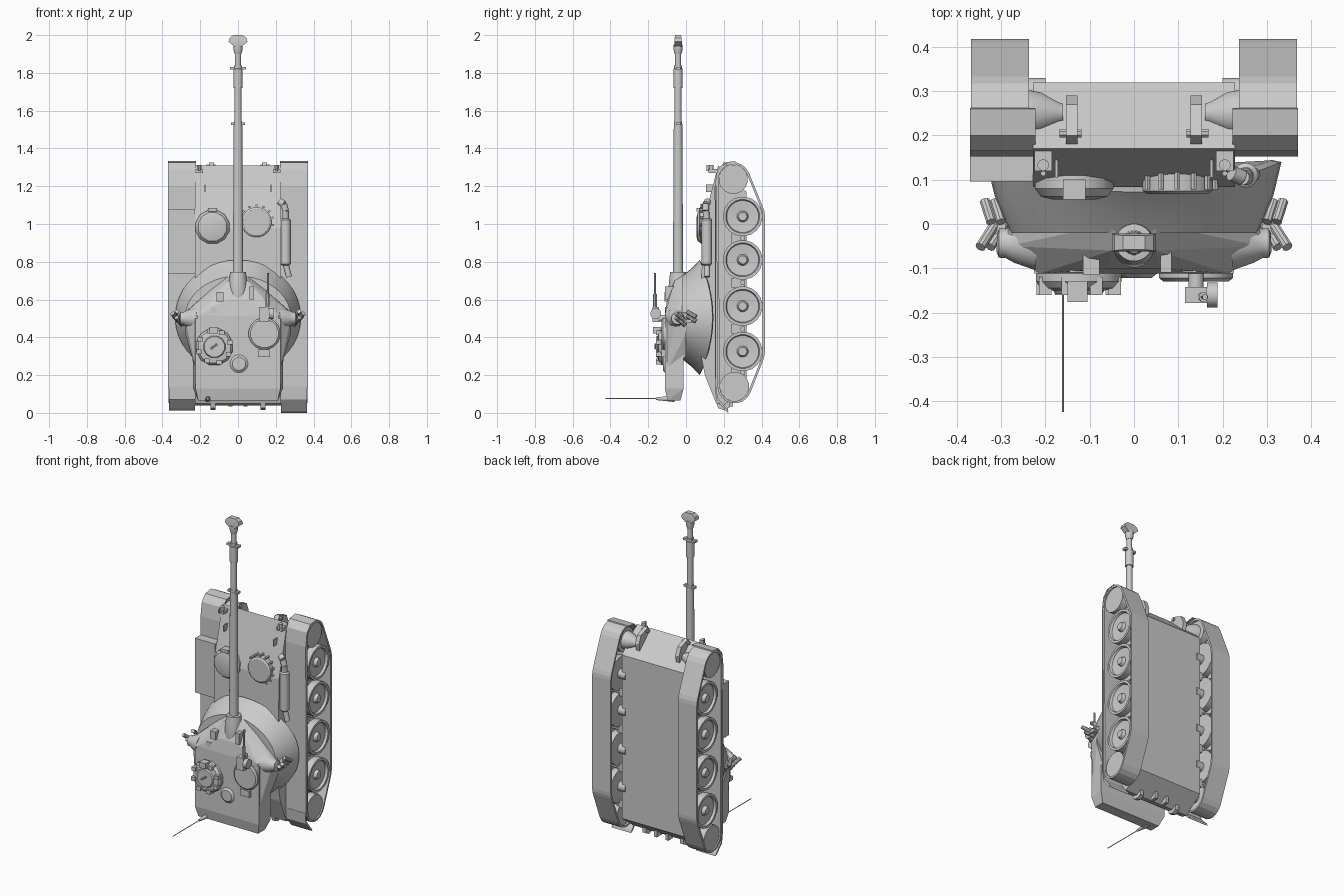
import bpy, bmesh
from math import sin, cos, pi, radians
from mathutils import Vector


def finish(name, bm, smooth=False):
    bmesh.ops.remove_doubles(bm, verts=bm.verts, dist=1e-5)
    bmesh.ops.recalc_face_normals(bm, faces=bm.faces)
    me = bpy.data.meshes.new(name)
    bm.to_mesh(me)
    bm.free()
    ob = bpy.data.objects.new(name, me)
    bpy.context.collection.objects.link(ob)
    if smooth:
        bpy.ops.object.select_all(action='DESELECT')
        ob.select_set(True)
        bpy.context.view_layer.objects.active = ob
        bpy.ops.object.shade_smooth_by_angle(angle=radians(35))
    return ob


def loft(name, rings, closed=False, smooth=False):
    """Skin a list of equal-length point rings; closed joins last to first."""
    bm = bmesh.new()
    rs = [[bm.verts.new(p) for p in r] for r in rings]
    n = len(rs[0])
    for a, b in zip(rs, rs[1:] + rs[:1] if closed else rs[1:]):
        for i in range(n):
            bm.faces.new((a[i], a[(i + 1) % n], b[(i + 1) % n], b[i]))
    if not closed:
        bm.faces.new(rs[0])
        bm.faces.new(rs[-1])
    return finish(name, bm, smooth)


def lathe(name, origin, axis, prof, n=20):
    """Revolve (distance, radius) pairs about an axis."""
    o, d = Vector(origin), Vector(axis).normalized()
    q = d.to_track_quat('Z', 'Y')
    return loft(name, [[o + q @ Vector((r * cos(2 * pi * (i + .5) / n), r * sin(2 * pi * (i + .5) / n), t))
                        for i in range(n)] for t, r in prof], smooth=n > 8)


def tube(name, a, b, r, n=12, r2=None):
    v = Vector(b) - Vector(a)
    return lathe(name, a, v, [(0, r), (v.length, r2 or r)], n)


def prism(name, prof, x0, x1):
    return loft(name, [[(x, y, z) for y, z in prof] for x in (x0, x1)])


def box(name, x, y, z):
    return prism(name, [(y[0], z[0]), (y[1], z[0]), (y[1], z[1]), (y[0], z[1])], *x)


def hull_of(name, pts):
    """Convex solid from half its points, mirrored in x."""
    bm = bmesh.new()
    for x, y, z in pts:
        for s in (-1, 1):
            bm.verts.new((s * x, y, z))
    res = bmesh.ops.convex_hull(bm, input=bm.verts)
    bmesh.ops.delete(bm, geom=[v for v in bm.verts if not v.link_faces], context='VERTS')
    return finish(name, bm)


# Hull
prism("hull", [(.17, 1.31), (.085, .98), (.08, .3), (.1, .2), (.16, .05), (.2, .04),
               (.32, .13), (.32, 1.17)], -.228, .228)


# Track outline wrapped round the wheels
def arc(c, r, a0, a1, n):
    return [(c[0] + r * cos(radians(a0 + (a1 - a0) * i / n)),
             c[1] + r * sin(radians(a0 + (a1 - a0) * i / n))) for i in range(n + 1)]


def track_path(g):
    return (arc((.25, 1.237), .09 - g, 180, 22, 8) + arc((.3, 1.04), .118 - g, 22, 0, 2)
            + arc((.3, .325), .118 - g, 0, -21.5, 2) + arc((.257, .14), .09 - g, -21.5, -180, 8))


for s, side in ((-1, "left"), (1, "right")):
    ax = (s, 0, 0)
    outer, inner = track_path(0), track_path(.012)
    loft("track_" + side, [[(s * x, y, z) for y, z in p] for x, p in
                           ((.237, outer), (.368, outer), (.368, inner), (.237, inner))], closed=True)
    # Road wheels with dished faces, and suspension blocks
    for z in (1.04, .81, .565, .325):
        lathe("road_wheel_" + side, (s * .2, .3, z), ax,
              [(0, .03), (.05, .03), (.05, .105), (.09, .105), (.09, .06), (.115, .06), (.115, .105),
               (.16, .105), (.16, .09), (.145, .085), (.14, .03), (.16, .022), (.16, .001)], 20)
    for z in (.925, .69, .445, .215):
        box("suspension_" + side, sorted((s * .22, s * .27)), (.24, .31), (z - .025, z + .025))
        tube("damper_" + side, (s * .25, .3, z), (s * .3, .3, z), .014, 8)
    # Sprocket and idler
    for y, z in ((.25, 1.237), (.257, .14)):
        lathe("end_wheel_" + side, (s * .2, y, z), ax,
              [(0, .03), (.05, .03), (.05, .078), (.09, .078), (.09, .05), (.115, .05), (.115, .078), (.16, .078)], 16)
    lathe("final_drive_" + side, (s * .16, .25, 1.235), ax, [(0, .022), (.01, .025), (.05, .048), (.085, .055)], 16)
    # Fender with curved front and rear flap
    top = [(.155, .13), (.152, 1.2), (.165, 1.285), (.2, 1.325), (.26, 1.333)]
    low = [(.262, 1.327), (.205, 1.318), (.172, 1.28), (.16, 1.2), (.16, .13)]
    prism("fender_" + side, top + low, s * .222, s * .37)
    e = .0 if s > 0 else .012
    prism("rear_flap_" + side, [(.153, .14), (.16, .07), (.21, .01 + e), (.225, e), (.22, .015 + e), (.168, .08), (.16, .14)],
          s * .228, s * .366)
    # Front lamps, towing hooks, lifting eyes
    for y, r in ((.133, .013), (.114, .006)):
        tube("front_lamp", (s * .205, y, 1.28), (s * .205, y, 1.312), r)
    box("lamp_guard", sorted((s * .185, s * .225)), (.12, .17), (1.27, 1.29))
    prism("tow_lug", [(.18, 1.3), (.2, 1.325), (.27, 1.3), (.29, 1.25), (.28, 1.2), (.2, 1.25)], s * .128, s * .154)
    tube("tow_pin", (s * .118, .205, 1.305), (s * .168, .205, 1.305), .01, 8)
    prism("rear_tow_lug", [(.16, .06), (.17, .025), (.2, .015), (.23, .03), (.23, .08)], s * .12, s * .145)
    box("rear_bracket", sorted((s * .03, s * .05)), (.2, .25), (.035, .08))
    box("glacis_rib", sorted((s * .172, s * .178)), (.105, .15), (1.17, 1.21))
    # Sight ears on the turret cheeks with smoke tubes
    lathe("turret_ear", (s * .22, -.045, .5), (s, .02, 0),
          [(0, .062), (.05, .045), (.07, .034), (.085, .034), (.09, .02)], 12)
    box("smoke_bracket", sorted((s * .29, s * .325)), (-.03, .03), (.475, .495))
    for dx in (0, .022):
        tube("smoke_tube", (s * (.295 + dx), -.005, .465 + dx), (s * (.325 + dx), -.052, .505 + dx), .012, 10)
        tube("smoke_tube", (s * (.315 + dx), .052, .485 + dx), (s * (.30 + dx), .005, .515 + dx), .012, 10)

# Stowage box on the left fender
box("stowage_box", (-.37, -.228), (.096, .156), (.735, 1.08))
# Exhaust on the right side
lathe("exhaust_muffler", (.252, .11, .78), (0, 0, 1), [(0, .018), (.008, .028), (.242, .028), (.25, .018)])
path = [(.252, .11, 1.02), (.252, .105, 1.07), (.243, .105, 1.105), (.22, .115, 1.12)]
for a, b in zip(path, path[1:]):
    tube("exhaust_pipe", a, b, .018)
tube("exhaust_outlet", (.252, .11, .79), (.27, .112, .72), .016)

# Crew hatches on the front deck
lathe("driver_hatch", (-.135, .13, .985), (0, -1, 0), [(0, .092), (.05, .092), (.068, .078), (.075, .05)], 12)
lathe("hull_hatch", (.098, .13, 1.01), (0, -1, 0), [(0, .08), (.055, .08), (.062, .07)], 20)
for i in range(9):
    a = radians(-60 + i * 25)
    tube("hatch_bolt", (.098 + .088 * cos(a), .12, 1.01 + .088 * sin(a)),
         (.098 + .088 * cos(a), .078, 1.01 + .088 * sin(a)), .007, 6)
box("periscope", (-.16, -.11), (.055, .1), (1.065, 1.085))


# Turret: round skirt that dips at the sides, faceted cheeks, rear bustle
def ring(rx, rz, y, dip):
    return [(rx * cos(2 * pi * i / 40), y + dip * cos(2 * pi * i / 40) ** 2, .505 + rz * sin(2 * pi * i / 40))
            for i in range(40)]


loft("turret_skirt", [ring(.31, .28, .085, .06), ring(.333, .305, .072, .068), ring(.315, .265, .035, .03),
                      ring(.28, .22, -.02, 0)], smooth=True)
hull_of("turret_cheeks", [(.05, 0, .735), (.05, -.06, .70), (.06, -.1, .6), (.215, -.112, .515), (.285, -.05, .525),
                          (.285, 0, .53), (.28, -.03, .46), (.28, 0, .42), (.235, -.09, .4), (.235, 0, .3),
                          (.215, -.112, .2)])
hull_of("turret_bustle", [(.225, -.112, .13), (.21, -.098, .065), (.21, -.03, .065), (.238, -.012, .13),
                          (.225, -.112, .5), (.242, -.012, .5)])
tube("roof_vent", (.005, -.11, .26), (.005, -.122, .26), .05, 20, .035)

# Cupola with vision blocks
lathe("cupola", (-.125, -.1, .35), (0, -1, 0), [(0, .1), (.03, .1), (.045, .088), (.05, .06), (.058, .055)], 12)
for i in range(8):
    a = i * pi / 4 + .3
    c = Vector((-.125 + .085 * cos(a), 0, .35 + .085 * sin(a)))
    box("vision_block", (c.x - .014, c.x + .014), (-.16, -.12), (c.z - .012, c.z + .012))
box("cupola_sight", (-.15, -.105), (-.176, -.13), (.42, .455))
tube("cupola_handle", (-.145, -.163, .34), (-.11, -.163, .365), .005, 6)

# Loader hatch
lathe("loader_hatch", (.14, -.1, .42), (0, -1, 0), [(0, .085), (.022, .085), (.03, .075)], 16)
box("loader_periscope", (.105, .17), (-.13, -.1), (.295, .335))
# Roof machine gun
tube("gun_pintle", (.14, -.11, .5), (.14, -.16, .5), .018)
box("machine_gun_body", (.115, .165), (-.178, -.142), (.48, .56))
tube("machine_gun_barrel", (.155, -.165, .55), (.16, -.165, .74), .006, 8)
tube("machine_gun_jacket", (.155, -.165, .55), (.157, -.165, .63), .011, 8)
tube("ammo_drum", (.165, -.16, .525), (.188, -.16, .525), .029, 14)
# Gunner sights ahead of the roof
box("left_sight", (-.115, -.078), (-.115, -.03), (.59, .64))
box("right_sight", (.06, .085), (-.11, -.03), (.6, .67))
for x in (-.13, .125):
    box("lifting_lug", (x - .016, x + .016), (-.11, -.09), (.52, .56))

# Main gun
lathe("mantlet", (0, -.042, .53), (0, 0, 1), [(0, .025), (.03, .045), (.08, .055), (.17, .048), (.215, .042), (.217, .028)], 24)
lathe("gun_barrel", (0, -.042, .72), (0, 0, 1),
      [(0, .028), (.4, .025), (.81, .023), (.81, .019), (1.0, .018), (1.0, .024), (1.1, .024), (1.11, .016), (1.24, .016)], 20)
for z, w in ((1.53, .037), (1.825, .042)):
    lathe("barrel_collar", (0, -.042, z - .014), (0, 0, 1), [(0, .022), (.028, .022)], 16)
    box("collar_wing", (-w, w), (-.054, -.03), (z - .007, z + .007))
# Muzzle brake: wide wedge with baffles
lathe("muzzle_neck", (0, -.042, 1.9), (0, 0, 1), [(0, .018), (.02, .024), (.05, .024)], 16)
hull_of("muzzle_brake", [(.02, -.062, 1.94), (.02, -.022, 1.94), (.05, -.062, 1.965), (.05, -.022, 1.965),
                         (.044, -.06, 1.985), (.044, -.024, 1.985), (.025, -.058, 2.0), (.025, -.026, 2.0)])

# Antenna at the bustle corner
tube("antenna_base", (-.16, -.06, .075), (-.16, -.16, .075), .018, 12, .007)
tube("antenna_rod", (-.16, -.15, .075), (-.16, -.425, .075), .0025, 6)
